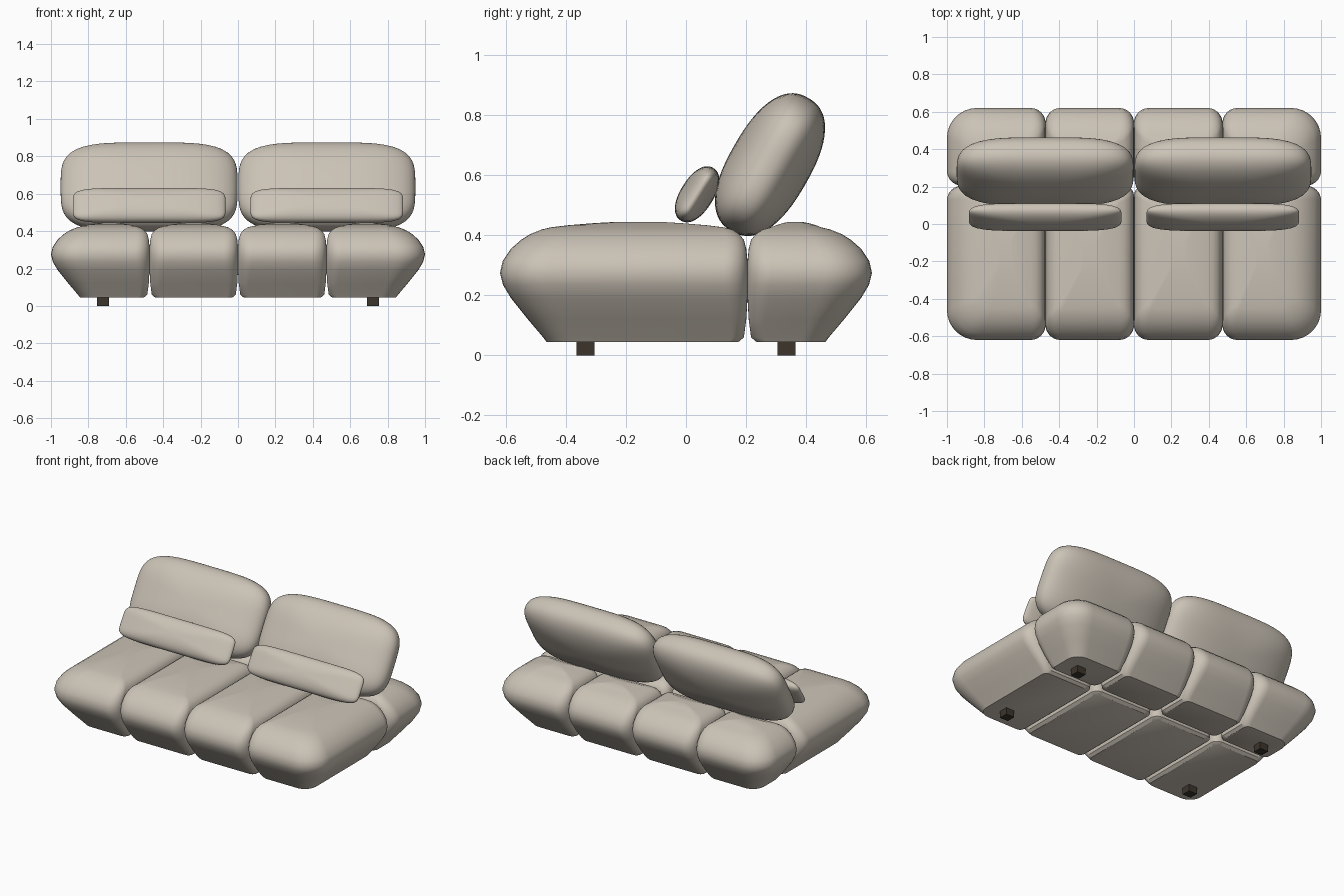
import bpy, bmesh, math
from mathutils import Matrix, Vector

if "Cube" in bpy.data.objects:
    bpy.data.objects.remove(bpy.data.objects["Cube"], do_unlink=True)


def material(name, rgb):
    m = bpy.data.materials.new(name)
    m.use_nodes = True
    m.diffuse_color = (*rgb, 1)
    m.node_tree.nodes["Principled BSDF"].inputs["Base Color"].default_value = (*rgb, 1)
    return m


FABRIC = material("warm beige fabric", (0.60, 0.545, 0.47))
WOOD = material("dark brown wood", (0.045, 0.035, 0.025))


def finish(name, bm, mat, smooth=True):
    bmesh.ops.recalc_face_normals(bm, faces=bm.faces[:])
    mesh = bpy.data.meshes.new(name)
    bm.to_mesh(mesh)
    bm.free()
    if smooth:
        mesh.shade_smooth()
        mesh.set_sharp_from_angle(angle=math.radians(38))
    mesh.materials.append(mat)
    ob = bpy.data.objects.new(name, mesh)
    bpy.context.collection.objects.link(ob)
    return ob


def loft(name, rings, mat):
    """Skin a stack of equally long point rings and cap both ends."""
    bm = bmesh.new()
    loops = [[bm.verts.new(p) for p in ring] for ring in rings]
    n = len(loops[0])
    for a, b in zip(loops, loops[1:]):
        for i in range(n):
            j = (i + 1) % n
            bm.faces.new((a[i], a[j], b[j], b[i]))
    bm.faces.new(loops[0])
    bm.faces.new(loops[-1])
    return finish(name, bm, mat)


# height, inset on exposed sides, inset on sides that touch a neighbour
PROFILE = [(.045, .155, .03), (.06, .144, .012), (.12, .093, .004), (.19, .037, 0),
           (.235, .01, 0), (.275, 0, 0), (.315, .009, 0), (.355, .036, .004),
           (.385, .07, .012), (.405, .102, .028), (.42, .14, .052), (.427, .17, .08)]
CROWN = [(.434, .8), (.441, .5), (.445, .25)]


def base_module(name, x0, x1, y0, y1, outer):
    """Upholstered block; outer holds the exposed sides among l, r, f, b."""
    rings = []
    for z, out, inn in PROFILE:
        d = {s: out if s in outer else inn for s in "lrfb"}
        ax, bx, ay, by = x0 + d["l"], x1 - d["r"], y0 + d["f"], y1 - d["b"]
        ring = []
        for k, (sx, sy) in enumerate(("rb", "lb", "lf", "rf")):
            exposed = (sx in outer) + (sy in outer)
            r = (.055, .08, .16)[exposed] - .5 * (d[sx] + d[sy]) / 2
            cx = bx - r if sx == "r" else ax + r
            cy = by - r if sy == "b" else ay + r
            for i in range(9):
                t = math.pi / 2 * (k + i / 8)
                ring.append(Vector((cx + r * math.cos(t), cy + r * math.sin(t), z)))
        rings.append(ring)
    top = rings[-1]
    mid = sum(top, Vector()) / len(top)
    for z, s in CROWN:
        rings.append([Vector((*(mid + (p - mid) * s).xy, z)) for p in top])
    return loft(name, rings, FABRIC)


def radial(t, e):
    """Point at angle t on a unit superellipse of exponent e."""
    c, s = math.cos(t), math.sin(t)
    r = (abs(c) ** e + abs(s) ** e) ** (-1 / e)
    return c * r, s * r


def pillow(name, centre, half, tilt, outline, bulge):
    """Soft cushion: half = width, thickness, height; leans back by tilt."""
    rings = []
    for i in range(33):
        rho, depth = radial(math.pi * (i + .15) / 32.3 - math.pi / 2, bulge)
        ring = []
        for k in range(80):
            u, v = radial(math.tau * k / 80, outline)
            ring.append(Vector((u * rho * half[0], depth * half[1], v * rho * half[2])))
        rings.append(ring)
    ob = loft(name, rings, FABRIC)
    ob.data.transform(Matrix.Translation(centre) @ Matrix.Rotation(-tilt, 4, "X"))
    return ob


def leg(name, x, y):
    bm = bmesh.new()
    bmesh.ops.create_cube(bm, size=1, matrix=Matrix.Translation((x, y, .024))
                          @ Matrix.Diagonal((.062, .06, .048, 1)))
    finish(name, bm, WOOD, smooth=False)


# Four seat blocks in front, four shorter blocks behind
for side, x0, x1, outer in (("right_outer", -1, -.473, "l"), ("right_inner", -.473, 0, ""),
                            ("left_inner", 0, .473, ""), ("left_outer", .473, 1, "r")):
    base_module("seat_" + side, x0, x1, -.62, .205, outer + "f")
    base_module("rear_block_" + side, x0, x1, .205, .62, outer + "b")

# Back cushions, lumbar cushions and legs on each side
for side, s in (("left", 1), ("right", -1)):
    pillow("back_cushion_" + side, (s * .475, .28, .636), (.473, .135, .256),
           math.radians(30), 4, 2.4)
    pillow("lumbar_cushion_" + side, (s * .475, .037, .537), (.408, .055, .103),
           math.radians(32), 6, 2.2)
    leg("front_leg_" + side, s * .722, -.335)
    leg("rear_leg_" + side, s * .722, .335)
